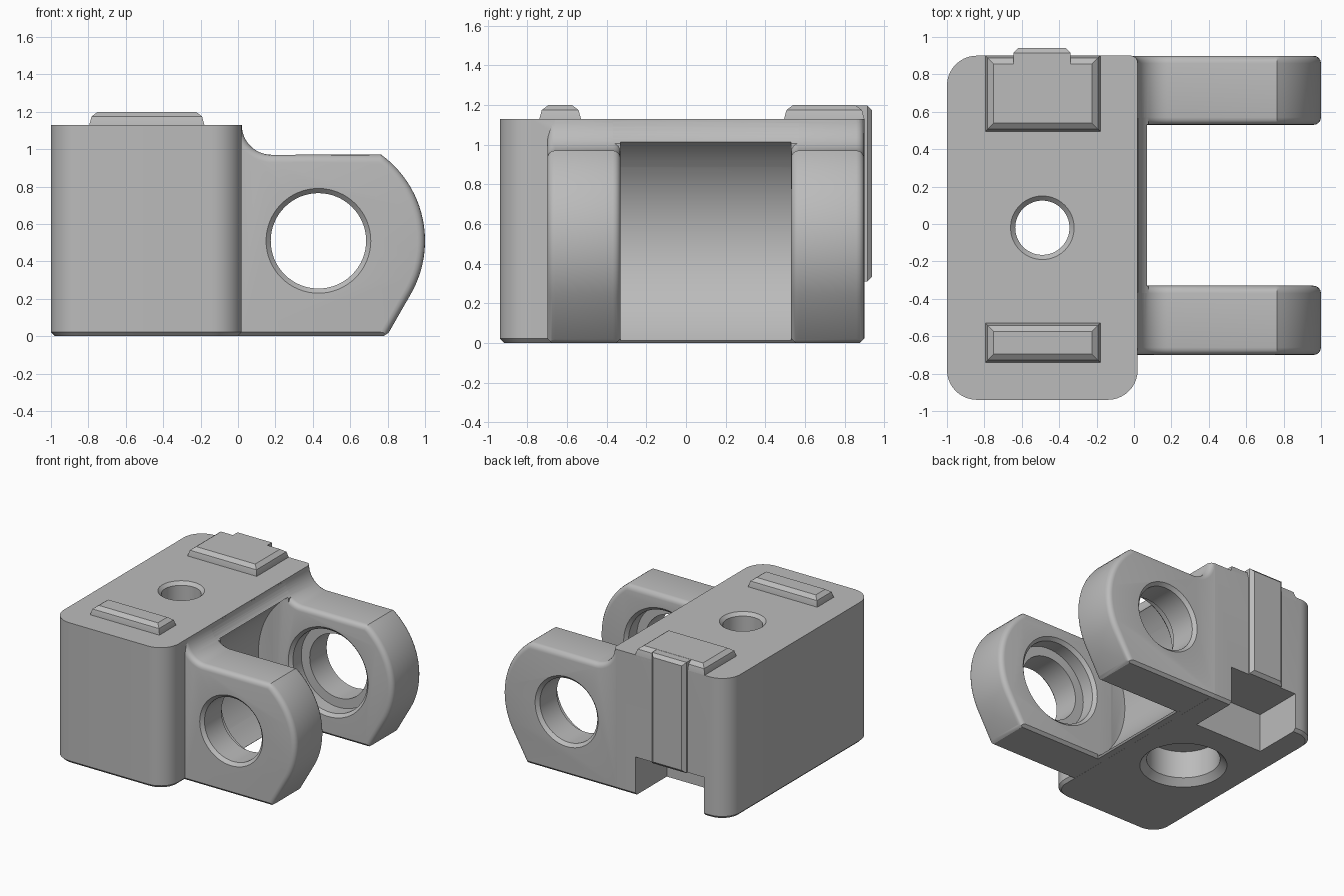
import bpy
import bmesh
from math import sin, cos, pi, radians

cube = bpy.data.objects.get("Cube")
if cube:
    bpy.data.objects.remove(cube, do_unlink=True)

# Single grey material
grey = bpy.data.materials.new("plain_grey")
grey.use_nodes = True
colour = (0.5, 0.5, 0.5, 1)
grey.diffuse_color = colour
grey.node_tree.nodes["Principled BSDF"].inputs["Base Color"].default_value = colour


def loft(name, rings, round_caps=0):
    """Closed solid through equal-length rings, with optional rounded cap edges."""
    bm = bmesh.new()
    rows = [[bm.verts.new(p) for p in ring] for ring in rings]
    n = len(rows[0])
    for a, b in zip(rows, rows[1:]):
        for i in range(n):
            j = (i + 1) % n
            bm.faces.new((a[i], a[j], b[j], b[i]))
    caps = [bm.faces.new(rows[0]), bm.faces.new(rows[-1])]
    bmesh.ops.recalc_face_normals(bm, faces=bm.faces[:])
    if round_caps:
        edges = [e for f in caps for e in f.edges]
        bmesh.ops.bevel(bm, geom=edges, offset=round_caps, offset_type='OFFSET',
                        segments=4, profile=0.5, affect='EDGES')
    mesh = bpy.data.meshes.new(name)
    bm.to_mesh(mesh)
    bm.free()
    mesh.materials.append(grey)
    obj = bpy.data.objects.new(name, mesh)
    bpy.context.collection.objects.link(obj)
    return obj


def arc(cx, cy, r, start, end, steps):
    angles = [radians(start + (end - start) * i / steps) for i in range(steps + 1)]
    return [(cx + r * cos(t), cy + r * sin(t)) for t in angles]


def rect(x0, x1, y0, y1, z, inset=0):
    x0, x1, y0, y1 = x0 + inset, x1 - inset, y0 + inset, y1 - inset
    return [(x0, y0, z), (x1, y0, z), (x1, y1, z), (x0, y1, z)]


def prism_y(name, profile, y0, y1, round_caps=0):
    return loft(name, [[(x, y, z) for x, z in profile] for y in (y0, y1)], round_caps)


def circle(r, steps=64):
    return [(r * cos(2 * pi * i / steps), r * sin(2 * pi * i / steps)) for i in range(steps)]


def combine(target, other, operation):
    mod = target.modifiers.new("boolean", 'BOOLEAN')
    mod.operation = operation
    mod.solver = 'EXACT'
    mod.object = other
    bpy.context.view_layer.objects.active = target
    bpy.ops.object.modifier_apply(modifier=mod.name)
    bpy.data.objects.remove(other, do_unlink=True)


def finish(obj):
    bpy.ops.object.select_all(action='DESELECT')
    obj.select_set(True)
    bpy.context.view_layer.objects.active = obj
    bpy.ops.object.shade_smooth_by_angle(angle=radians(30))


PX, PZ = 0.43, 0.51          # hinge axis
BACK, TOP = 0.90, 1.13


# Main block: rounded plan with a chamfered foot
def block_ring(z, inset):
    x0, x1, y0, y1 = -1 + inset, 0.02 - inset, -0.94 + inset, BACK - inset
    big, small = 0.16 - inset, 0.04 - inset
    pts = arc(x0 + big, y0 + big, big, 180, 270, 10)
    pts += arc(x1 - big, y0 + big, big, 270, 360, 10)
    pts += arc(x1 - small, y1 - small, small, 0, 90, 10)
    pts += arc(x0 + big, y1 - big, big, 90, 180, 10)
    return [(x, y, z) for x, y in pts]


body = loft("bracket_body", [block_ring(0, 0.022), block_ring(0.022, 0), block_ring(TOP, 0)])

# Bridge between the lugs, hollowed round the hinge axis
fillet = arc(0.18, TOP, 0.16, 183, 230, 10)
bridge = [(-0.1, 1.1)] + fillet + [(0.08, 0.03), (0.05, 0.0003), (-0.1, 0.0003)]
combine(body, prism_y("bridge", bridge, -0.37, 0.57), 'UNION')
hollow = [(PX + x, PZ + z) for x, z in circle(0.62, 96)]
combine(body, prism_y("hollow", hollow, -0.331, 0.531), 'DIFFERENCE')

# Hinge lugs: rounded-edge side profile trimmed to a chamfered foot
lug_profile = [(-0.1, -0.2), (-0.1, 1.3), (0.02, 1.3)]
lug_profile += arc(0.18, TOP, 0.16, 180, 270, 12)
lug_profile += arc(PX, PZ, 0.57, 54, -30, 24)
lug_profile += [(0.68, -0.2)]
# Bore steps: distance from the outer face, radius
bore_steps = [(-0.02, 0.30), (0.025, 0.255), (0.24, 0.255),
              (0.24, 0.33), (0.345, 0.33), (0.395, 0.38)]
bores = []
for outer, inner in ((-0.70, -0.33), (0.8995, 0.53)):
    y0, y1 = min(outer, inner), max(outer, inner)
    lug = prism_y("lug", lug_profile, y0, y1, 0.04)
    trim = loft("trim", [rect(-0.3, 0.80, y0, y1, 0.0005, 0.022),
                         rect(-0.3, 0.81, y0, y1, 0.022),
                         rect(-0.3, 1.1, y0, y1, 0.5, -0.05),
                         rect(-0.3, 1.1, y0, y1, TOP - 0.0005, -0.05)])
    combine(lug, trim, 'INTERSECT')
    combine(body, lug, 'UNION')
    way = 1 if inner > outer else -1
    bores.append(loft("bore", [[(PX + x, outer + way * d, PZ + z) for x, z in circle(r)]
                               for d, r in bore_steps]))
for bore in bores:
    combine(body, bore, 'DIFFERENCE')

# Vertical bolt hole with a wide counterbore below
hole_steps = [(-0.03, 0.35), (0.05, 0.27), (0.27, 0.27),
              (0.27, 0.145), (1.105, 0.145), (1.15, 0.19)]
hole = loft("bolt_hole", [[(x - 0.49, y - 0.02, z) for x, y in circle(r)]
                          for z, r in hole_steps])
combine(body, hole, 'DIFFERENCE')

# Keyway notch under the back edge
notch = loft("notch", [rect(-0.79, -0.18, 0.5, 1.1, z) for z in (-0.1, 0.31)])
combine(body, notch, 'DIFFERENCE')
finish(body)

# Raised keys on the top
for name, y0, y1 in (("front_key", -0.74, -0.53), ("back_key", 0.495, BACK)):
    key = loft(name, [rect(-0.795, -0.18, y0, y1, TOP - 0.03),
                      rect(-0.795, -0.18, y0, y1, TOP),
                      rect(-0.795, -0.18, y0, y1, 1.175, 0.012),
                      rect(-0.795, -0.18, y0, y1, 1.20, 0.045)])
    finish(key)


# Vertical guide rail on the back
def rail_ring(y, inset):
    return [(x, y, z) for x, z, _ in rect(-0.645, -0.34, 0.31, 1.199, 0, inset)]


rail = loft("back_rail", [rail_ring(0.83, 0), rail_ring(0.915, 0), rail_ring(0.94, 0.025)])
finish(rail)
